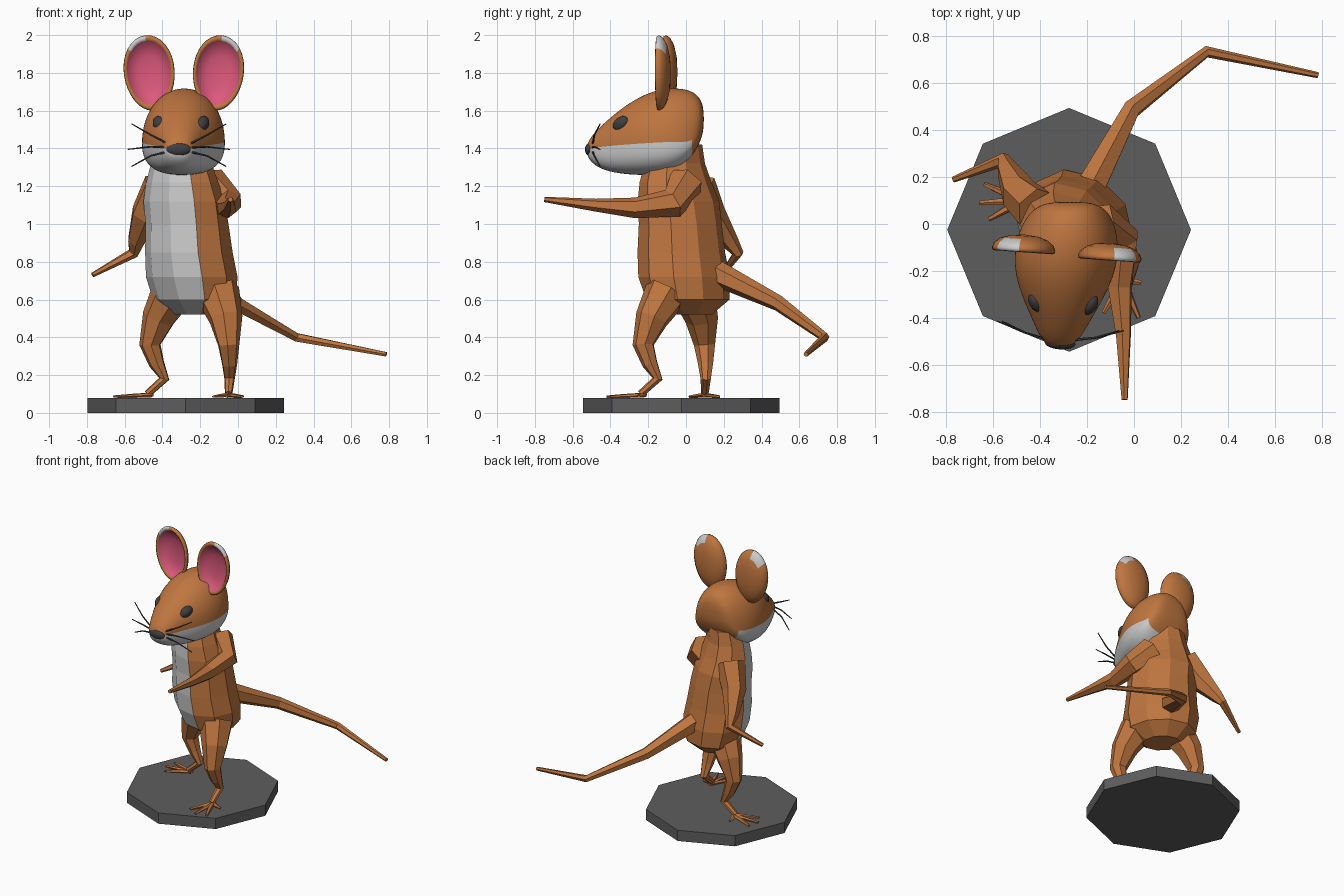
import bpy, bmesh
from math import sin, cos, pi, radians
from mathutils import Vector, Quaternion

if "Cube" in bpy.data.objects:
    bpy.data.objects.remove(bpy.data.objects["Cube"])


def material(name, rgb):
    m = bpy.data.materials.new(name)
    m.diffuse_color = (*rgb, 1)
    m.use_nodes = True
    m.node_tree.nodes["Principled BSDF"].inputs["Base Color"].default_value = m.diffuse_color
    return m


FUR = material("fur", (0.52, 0.18, 0.05))
PALE = material("pale_fur", (0.6, 0.6, 0.6))
PINK = material("inner_ear", (0.72, 0.1, 0.2))
DARK = material("dark", (0.05, 0.05, 0.05))
STONE = material("stone", (0.11, 0.11, 0.11))


def loft(name, rings, mats, pick=lambda i, k: 0, smooth=False, caps=True):
    """Skin closed rings of points; pick(ring, segment) gives the material slot."""
    bm = bmesh.new()
    vs = [[bm.verts.new(p) for p in r] for r in rings]
    n = len(vs[0])
    for i in range(len(vs) - 1):
        for k in range(n):
            j = (k + 1) % n
            f = bm.faces.new((vs[i][k], vs[i][j], vs[i + 1][j], vs[i + 1][k]))
            f.material_index = pick(i, k)
    if caps:
        bm.faces.new(vs[0])
        bm.faces.new(vs[-1])
    bmesh.ops.remove_doubles(bm, verts=bm.verts, dist=1e-5)
    bmesh.ops.recalc_face_normals(bm, faces=bm.faces)
    for f in bm.faces:
        f.smooth = smooth
    me = bpy.data.meshes.new(name)
    bm.to_mesh(me)
    bm.free()
    for m in mats:
        me.materials.append(m)
    ob = bpy.data.objects.new(name, me)
    bpy.context.collection.objects.link(ob)
    return ob


def tube(name, path, mat, sides=6, flat=1.0):
    """Tapered limb along (x, y, z, radius) points."""
    pts = [Vector(p[:3]) for p in path]
    rings, q, prev = [], Quaternion(), Vector((0, 0, 1))
    for i, p in enumerate(pts):
        a = (p - pts[i - 1]).normalized() if i else Vector()
        b = (pts[i + 1] - p).normalized() if i < len(pts) - 1 else Vector()
        t = (a + b).normalized()
        q = prev.rotation_difference(t) @ q
        prev = t
        ring = []
        for k in range(sides):
            w = 2 * pi * k / sides
            off = q @ Vector((cos(w), sin(w), 0)) * path[i][3]
            off.z *= flat
            ring.append(p + off)
        rings.append(ring)
    return loft(name, rings, [mat])


def ball(name, loc, scale, rot, mat):
    bpy.ops.mesh.primitive_uv_sphere_add(segments=24, ring_count=14, location=loc, rotation=rot)
    ob = bpy.context.object
    ob.name = name
    ob.scale = scale
    ob.data.materials.append(mat)
    bpy.ops.object.shade_smooth()


# Octagonal base
bpy.ops.mesh.primitive_cylinder_add(vertices=8, radius=0.52, depth=0.08, location=(-0.277, -0.025, 0.04))
bpy.context.object.name = "base"
bpy.context.object.data.materials.append(STONE)

# Torso, turned 45 degrees so the belly faces -x -y
TORSO = [  # z, centre x, centre y, half width, half depth
    (0.52, -0.23, 0.02, 0.13, 0.10), (0.60, -0.23, 0.01, 0.24, 0.20),
    (0.72, -0.245, -0.01, 0.26, 0.225), (0.85, -0.26, -0.025, 0.245, 0.22),
    (1.00, -0.27, -0.03, 0.235, 0.205), (1.12, -0.285, -0.04, 0.235, 0.195),
    (1.22, -0.295, -0.055, 0.21, 0.17), (1.32, -0.30, -0.06, 0.175, 0.145),
    (1.42, -0.29, -0.05, 0.15, 0.12)]
fwd, side = Vector((-1, -1, 0)).normalized(), Vector((1, -1, 0)).normalized()
rings = []
for z, cx, cy, hw, hd in TORSO:
    ang = [radians(18 + 36 * k) for k in range(10)]
    rings.append([Vector((cx, cy, z)) + fwd * hd * cos(a) + side * hw * sin(a) for a in ang])
loft("torso", rings, [FUR, PALE], lambda i, k: int(k in (0, 8, 9)))

# Legs and toes: the left ones are the right ones reflected across the diagonal
LEG = [(-0.11, -0.10, 0.64, 0.12), (-0.065, -0.18, 0.50, 0.09), (-0.05, -0.225, 0.36, 0.058),
       (-0.045, -0.19, 0.26, 0.042), (-0.045, -0.15, 0.18, 0.028), (-0.05, -0.24, 0.10, 0.02)]
TOES = [(-0.13, -0.38), (-0.06, -0.42), (0.02, -0.40), (0.03, -0.25)]


def reflect(p):
    return (p[1] - 0.24, p[0] + 0.15, *p[2:])


for tag, place in (("right", lambda p: p), ("left", reflect)):
    tube(tag + "_leg", [place(p) for p in LEG], FUR, 7)
    for n, (x, y) in enumerate(TOES):
        path = [(-0.05, -0.22, 0.095, 0.018), ((x - 0.05) / 2, (y - 0.24) / 2, 0.09, 0.015), (x, y, 0.086, 0.009)]
        tube(f"{tag}_toe_{n + 1}", [place(p) for p in path], FUR, 5, 0.7)

# Arms and tail
tube("right_arm", [(-0.16, 0.0, 1.22, 0.10), (-0.05, -0.07, 1.11, 0.08), (-0.06, -0.27, 1.085, 0.055),
                   (-0.045, -0.48, 1.10, 0.034), (-0.04, -0.75, 1.13, 0.014)], FUR)
tube("left_arm", [(-0.41, 0.06, 1.20, 0.10), (-0.49, 0.13, 1.05, 0.082), (-0.54, 0.23, 0.91, 0.048),
                  (-0.555, 0.275, 0.845, 0.03), (-0.77, 0.19, 0.73, 0.013)], FUR)
tube("tail", [(-0.22, 0.09, 0.775, 0.075), (-0.01, 0.49, 0.58, 0.042),
              (0.31, 0.735, 0.40, 0.025), (0.785, 0.635, 0.31, 0.013)], FUR)

# Head: stations from back to nose, split at the pale jaw line
HEAD = [  # y, half width, top, split line, bottom
    (0.095, 0.08, 1.61, 1.56, 1.50), (0.075, 0.14, 1.67, 1.50, 1.43),
    (0.035, 0.18, 1.705, 1.425, 1.36), (-0.03, 0.21, 1.722, 1.43, 1.285),
    (-0.12, 0.225, 1.72, 1.43, 1.26), (-0.22, 0.213, 1.69, 1.425, 1.257),
    (-0.32, 0.172, 1.63, 1.42, 1.262), (-0.40, 0.13, 1.565, 1.415, 1.275),
    (-0.46, 0.10, 1.51, 1.41, 1.295), (-0.505, 0.07, 1.46, 1.40, 1.33),
    (-0.525, 0.04, 1.42, 1.395, 1.365)]
rings = []
for y, hw, zt, zc, zb in HEAD:
    cx, ring = -0.287 + (y + 0.1) * 0.07, []
    for k in range(24):
        c, s = cos(2 * pi * k / 24), sin(2 * pi * k / 24)
        e = 0.95 if s > 0 else 0.78
        px = hw * abs(c) ** e * (1 if c > 0 else -1)
        pz = (zt - zc) * abs(s) ** e if s > 0 else -(zc - zb) * abs(s) ** e
        ring.append((cx + px, y, zc + pz))
    rings.append(ring)
head = loft("head", rings, [FUR, PALE], lambda i, k: int(k >= 12 and i >= 2), smooth=True)
sub = head.modifiers.new("smooth", 'SUBSURF')
sub.levels = sub.render_levels = 2

# Nose and eyes
ball("nose", (-0.315, -0.51, 1.395), (0.065, 0.025, 0.034), (0, 0, radians(-4)), DARK)
for tag, s, y in (("right", 1, -0.345), ("left", -1, -0.335)):
    ball(tag + "_eye", (-0.302 + 0.115 * s, y, 1.53), (0.03, 0.05, 0.036),
         (radians(35), 0, radians(-30 * s)), DARK)

# Ears: a dished profile swept round an oval
EAR = [(0, 0.04), (0.45, 0.034), (0.75, 0.02), (0.93, 0.0), (1.0, -0.02), (0.98, -0.033),
       (0.91, -0.036), (0.85, -0.028), (0.78, -0.008), (0.45, 0.012), (0, 0.018)]


def ear_slot(i, k):
    if i >= 7:
        return 2
    return int(i >= 2 and 8 <= k <= 11) if s < 0 else int(i >= 2 and 4 <= k <= 7)


for tag, s, loc in (("right", 1, (-0.103, -0.12, 1.8)), ("left", -1, (-0.468, -0.085, 1.8))):
    rings = []
    for r, y in EAR:
        w = [2 * pi * k / 32 for k in range(32)]
        rings.append([(0.135 * r * cos(a) * (1 + 0.06 * sin(a)), y, 0.2 * r * sin(a)) for a in w])
    ear = loft(tag + "_ear", rings, [FUR, PALE, PINK], ear_slot, smooth=True, caps=False)
    ear.location = loc
    ear.rotation_euler = (0, radians(6 * s), radians(-4))

# Whiskers
for tag, s, dy in (("right", 1, -0.02), ("left", -1, 0.02)):
    for n, (dx, z0, z1) in enumerate([(0.25, 1.42, 1.53), (0.27, 1.405, 1.395), (0.25, 1.385, 1.305)]):
        tube(f"{tag}_whisker_{n + 1}",
             [(-0.313 + 0.05 * s, -0.495, z0, 0.006),
              (-0.313 + 0.15 * s, -0.475 + dy / 2, z0 + (z1 - z0) * 0.4 + 0.008, 0.005),
              (-0.313 + dx * s, -0.435 + dy, z1, 0.003)], DARK, 5)
